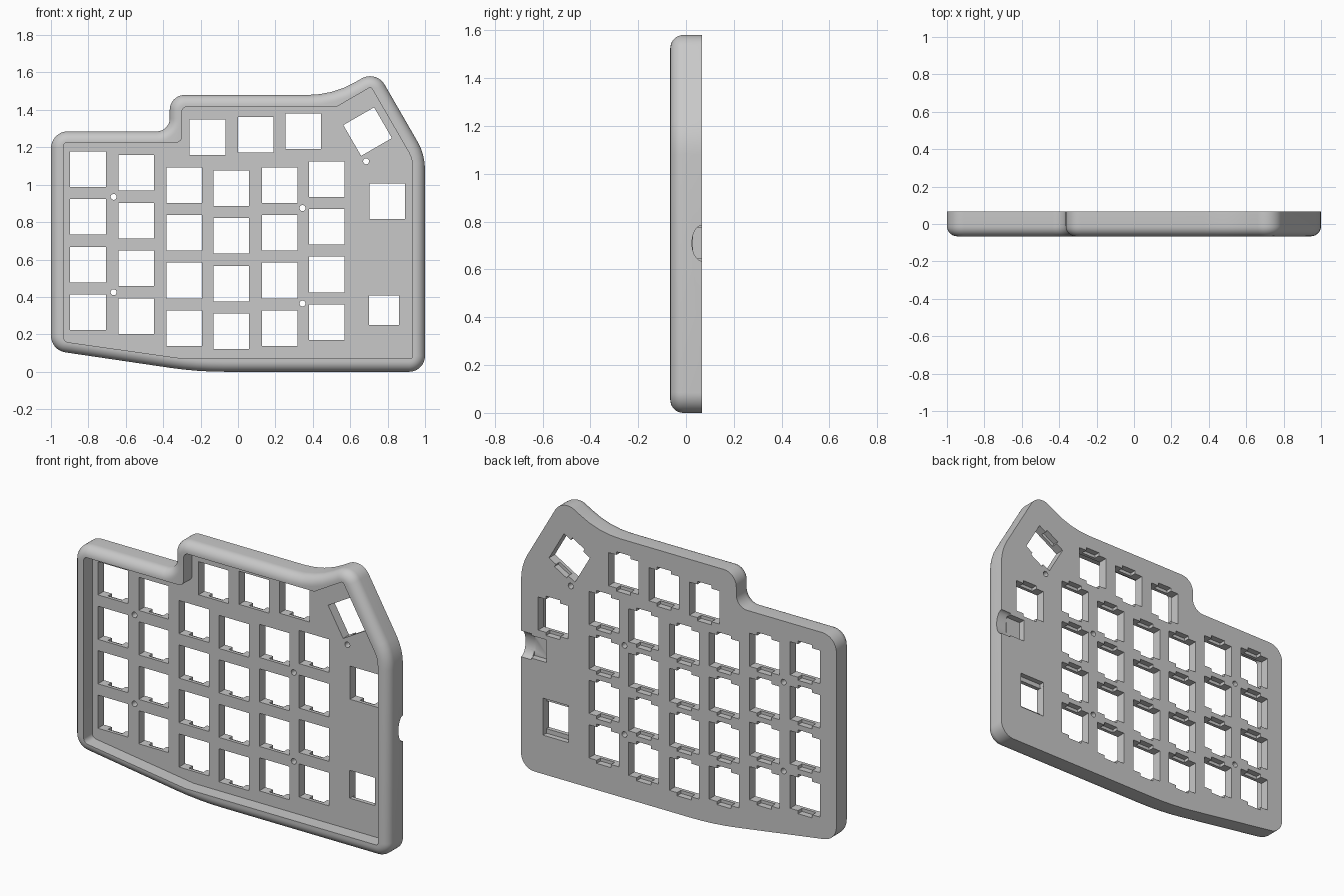
import bpy, bmesh, math
from mathutils import Vector, Matrix

if "Cube" in bpy.data.objects:
    bpy.data.objects.remove(bpy.data.objects["Cube"], do_unlink=True)

FRONT, BACK, FLOOR = -0.066, 0.066, 0.012
ROUND = 0.055
KEY = 0.19


def rounded(corners):
    """Closed outline from (x, z, radius) corners."""
    pts = []
    for i, (x, z, r) in enumerate(corners):
        p = Vector((x, z))
        if r == 0:
            pts.append(p)
            continue
        u = (Vector(corners[i - 1][:2]) - p).normalized()
        v = (Vector(corners[(i + 1) % len(corners)][:2]) - p).normalized()
        half = u.angle(v) / 2
        centre = p + (u + v).normalized() * r / math.sin(half)
        t = r / math.tan(half)
        a, b = p + u * t - centre, p + v * t - centre
        start = math.atan2(a.y, a.x)
        sweep = (math.atan2(b.y, b.x) - start + math.pi) % math.tau - math.pi
        n = max(4, round(abs(sweep) / 0.13))
        for k in range(n + 1):
            ang = start + sweep * k / n
            pts.append(centre + r * Vector((math.cos(ang), math.sin(ang))))
    return pts


def inset(pts, d):
    out = []
    for i, p in enumerate(pts):
        e = (p - pts[i - 1]).normalized()
        f = (pts[(i + 1) % len(pts)] - p).normalized()
        m, n = Vector((-e.y, e.x)), Vector((-f.y, f.x))
        out.append(p + (m + n) * d / (1 + m.dot(n)))
    return out


def loft(bm, rings):
    """Closed solid from (outline, y) rings."""
    loops = [[bm.verts.new((p.x, y, p.y)) for p in pts] for pts, y in rings]
    for a, b in zip(loops, loops[1:]):
        for i in range(len(a)):
            bm.faces.new((a[i - 1], a[i], b[i], b[i - 1]))
    bm.faces.new(loops[0])
    bm.faces.new(loops[-1])


def box(bm, x, z, w, h, y0, y1, turn=0, dx=0, dz=0):
    """Box at a key position, with an offset in the key's own turned frame."""
    m = (Matrix.Translation((x, 0, z)) @ Matrix.Rotation(-turn, 4, 'Y')
         @ Matrix.Translation((dx, (y0 + y1) / 2, dz))
         @ Matrix.Diagonal((w, y1 - y0, h, 1)))
    bmesh.ops.create_cube(bm, size=1, matrix=m)


def finish(name, bm):
    bmesh.ops.recalc_face_normals(bm, faces=bm.faces)
    me = bpy.data.meshes.new(name)
    bm.to_mesh(me)
    bm.free()
    ob = bpy.data.objects.new(name, me)
    bpy.context.collection.objects.link(ob)
    return ob


# Outer shell with a rounded front edge
outline = rounded([
    (-1, 0.115, 0.09), (-0.22, 0, 2), (1, 0, 0.085), (1, 1.161, 0.3),
    (0.739, 1.613, 0.09), (0.508, 1.48, 0.5), (-0.365, 1.48, 0.08),
    (-0.365, 1.285, 0.07), (-1, 1.285, 0.09)])
rings = [(outline, BACK)]
for k in range(9):
    a = math.pi / 2 * k / 8
    rings.append((inset(outline, ROUND * (1 - math.cos(a))),
                  FRONT + ROUND * (1 - math.sin(a))))
bm = bmesh.new()
loft(bm, rings)
case = finish("keyboard_case", bm)


def cut(name, bm):
    cutter = finish(name, bm)
    cutter.hide_render = True
    mod = case.modifiers.new(name, 'BOOLEAN')
    mod.operation, mod.solver, mod.object = 'DIFFERENCE', 'EXACT', cutter
    bpy.context.view_layer.objects.active = case
    bpy.ops.object.modifier_apply(modifier=name)
    bpy.data.objects.remove(cutter, do_unlink=True)


# Front pocket
pocket = rounded([
    (-0.933, 0.161, 0.03), (-0.29, 0.07, 0), (0.933, 0.07, 0.012),
    (0.933, 1.139, 0.15), (0.711, 1.523, 0.012), (0.53, 1.418, 0),
    (-0.3, 1.418, 0.03), (-0.3, 1.226, 0.03), (-0.933, 1.226, 0.02)])
bm = bmesh.new()
loft(bm, [(pocket, FRONT - 0.1), (pocket, FLOOR)])
cut("pocket", bm)

# Key positions: six columns of four, a top row, and the side keys
columns = [(-0.802, 1.083), (-0.543, 1.063), (-0.288, 0.998),
           (-0.035, 0.981), (0.222, 0.998), (0.475, 1.03)]
keys = [(x, top - 0.255 * row, 0) for x, top in columns for row in range(4)]
keys += [(-0.163, 1.254, 0), (0.094, 1.268, 0), (0.35, 1.286, 0),
         (0.797, 0.912, 0), (0.693, 1.284, math.radians(30))]
small_x, small_z, small = 0.78, 0.329, 0.16

# Through holes for keys and screws
bm = bmesh.new()
for x, z, turn in keys:
    box(bm, x, z, KEY, KEY, FLOOR - 0.03, BACK + 0.05, turn)
box(bm, small_x, small_z, small, small, FLOOR - 0.03, BACK + 0.05)
for x, z in [(-0.665, 0.935), (-0.665, 0.425), (0.345, 0.875),
             (0.345, 0.365), (0.685, 1.125)]:
    m = Matrix.Translation((x, BACK, z)) @ Matrix.Rotation(math.pi / 2, 4, 'X')
    bmesh.ops.create_cone(bm, cap_ends=True, segments=20, radius1=0.016,
                          radius2=0.016, depth=0.2, matrix=m)
cut("holes", bm)

# Clip notches above and below each key, open to the back
bm = bmesh.new()
for x, z, turn in keys:
    for side in (-1, 1):
        box(bm, x, z, 0.09, 0.036, BACK - 0.035, BACK + 0.04, turn,
            dz=side * KEY / 2)
for side in (-1, 1):
    box(bm, small_x, small_z, small - 0.0004, 0.052, BACK - 0.03, BACK + 0.04,
        dz=side * small / 2)
cut("clip_notches", bm)

# Cable port: curved opening at the edge, then a flat recess
bm = bmesh.new()
m = (Matrix.Translation((1.03, BACK + 0.002, 0.71))
     @ Matrix.Diagonal((1, 0.043, 0.075, 1)) @ Matrix.Rotation(math.pi / 2, 4, 'Y'))
bmesh.ops.create_cone(bm, cap_ends=True, segments=40, radius1=1, radius2=1,
                      depth=0.19, matrix=m)
cut("cable_opening", bm)
bm = bmesh.new()
box(bm, 0.89, 0.71, 0.1, 0.13, BACK - 0.036, BACK + 0.05)
cut("cable_recess", bm)

# Material and shading
mat = bpy.data.materials.new("light_grey")
mat.use_nodes = True
colour = (0.58, 0.58, 0.58, 1)
mat.diffuse_color = colour
mat.node_tree.nodes["Principled BSDF"].inputs["Base Color"].default_value = colour
case.data.materials.clear()
case.data.materials.append(mat)
for poly in case.data.polygons:
    poly.material_index = 0
bpy.ops.object.select_all(action='DESELECT')
case.select_set(True)
bpy.context.view_layer.objects.active = case
bpy.ops.object.shade_smooth_by_angle(angle=math.radians(30))
